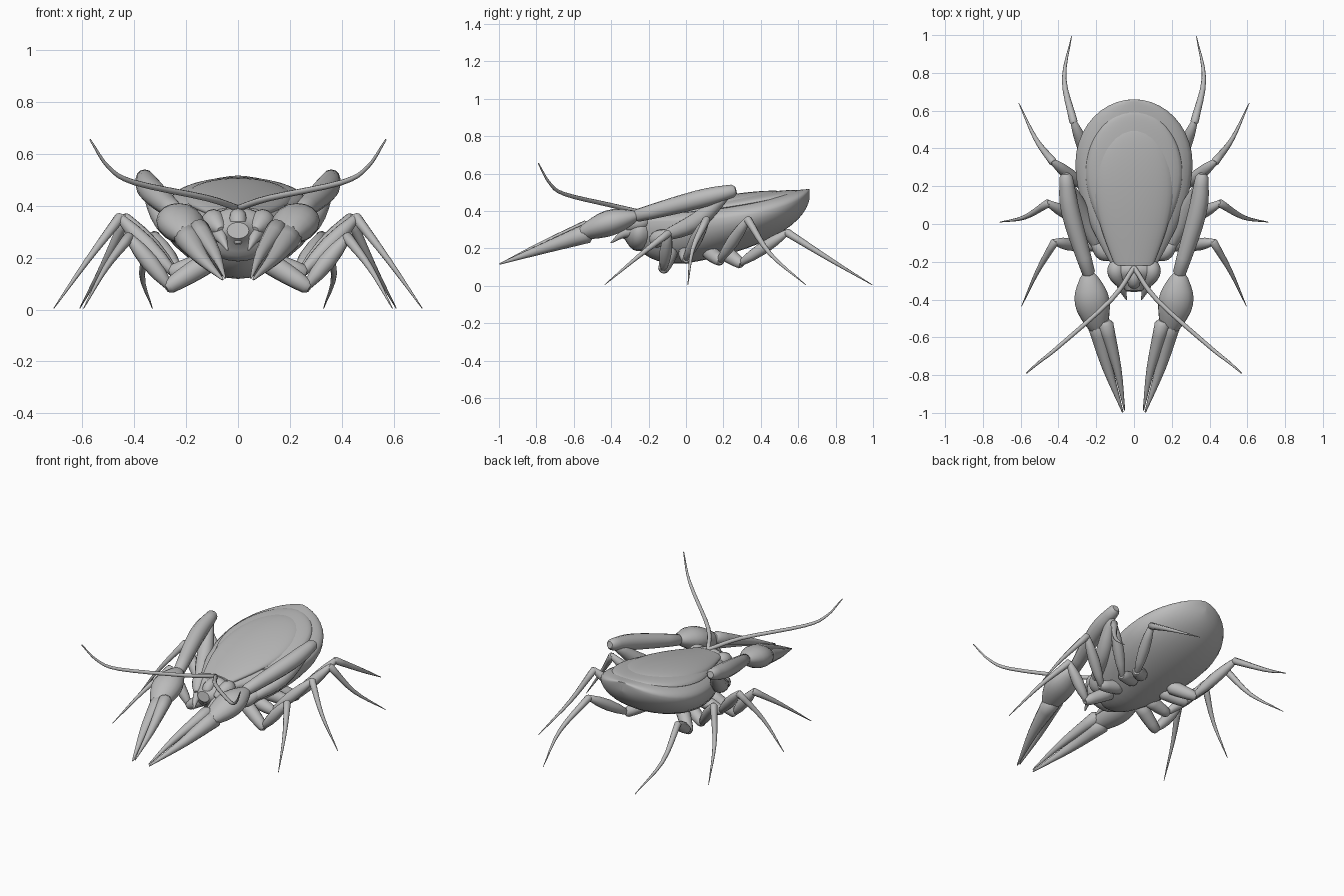
import bpy, bmesh
from math import sin, cos, pi, radians
from mathutils import Vector

cube = bpy.data.objects.get("Cube")
if cube:
    bpy.data.objects.remove(cube)

GREY = (0.5, 0.5, 0.5, 1)
mat = bpy.data.materials.new("plain grey")
mat.diffuse_color = GREY
mat.use_nodes = True
mat.node_tree.nodes["Principled BSDF"].inputs["Base Color"].default_value = GREY


def skin(name, rings):
    """Join closed rings of points into a capped, smooth-shaded surface."""
    bm = bmesh.new()
    loops = [[bm.verts.new(point) for point in ring] for ring in rings]
    for near, far in zip(loops, loops[1:]):
        for i in range(len(near)):
            bm.faces.new((near[i - 1], near[i], far[i], far[i - 1]))
    bm.faces.new(loops[0])
    bm.faces.new(loops[-1])
    bmesh.ops.recalc_face_normals(bm, faces=bm.faces)
    mesh = bpy.data.meshes.new(name)
    bm.to_mesh(mesh)
    bm.free()
    mesh.materials.append(mat)
    obj = bpy.data.objects.new(name, mesh)
    bpy.context.collection.objects.link(obj)
    bpy.ops.object.select_all(action='DESELECT')
    obj.select_set(True)
    bpy.context.view_layer.objects.active = obj
    bpy.ops.object.shade_smooth_by_angle(angle=radians(50))


def back_line(y):
    """Height of the back, which slopes up toward the tail."""
    return 0.41 + 0.16 * y


def swell(y, front, middle, back, power):
    """Rounded falloff from one at the middle to zero at either end."""
    u = (y - middle) / ((back if y > middle else front) - middle)
    return max(1 - u * u, 0) ** power


def shell(name, front, middle, back, nose, wide, rise, drop, belly):
    """Shield-shaped hull: narrow at the nose, widest at the middle, round behind."""
    rings = []
    steps, sides = 24, 32
    for k in range(steps + 1):
        y = front + (back - front) * (1 - cos(pi * k / steps)) / 2
        if y < middle:
            width = nose + (wide - nose) * sin(pi / 2 * (y - front) / (middle - front))
        else:
            width = wide * max(swell(y, front, middle, back, 0.5), 0.03)
        part = width / wide
        edge = back_line(y) - drop * part
        top = back_line(y) + rise * part
        low = min(back_line(y) - belly(y), edge - 0.005)
        ring = []
        for i in range(sides):
            c, s = cos(2 * pi * i / sides), sin(2 * pi * i / sides)
            ring.append((width * c, y, edge + s * (top - edge if s > 0 else edge - low)))
        rings.append(ring)
    skin(name, rings)


def spindle(t):
    return 0.5 + 0.5 * sin(pi * t)


def taper(t):
    return 0.08 + 0.92 * (1 - t)


def whip(t):
    return 1 - 0.75 * t * t


def smooth_path(points, steps=4):
    """Pass a smooth curve through the points."""
    p = [Vector(q) for q in points]
    p = [2 * p[0] - p[1], *p, 2 * p[-1] - p[-2]]
    path = []
    for a, b, c, d in zip(p, p[1:], p[2:], p[3:]):
        for k in range(steps):
            t = k / steps
            path.append(b + (c - a) * t / 2
                        + (2 * a - 5 * b + 4 * c - d) * t * t / 2
                        + (3 * b - a - 3 * c + d) * t ** 3 / 2)
    return path + [p[-2]]


def limb(name, points, thick, shape, flat=1, sides=12):
    """Round-ended tube along a smooth path; shape gives its thickness along it."""
    path = smooth_path(points)
    last = len(path) - 1
    rings = []
    for i, p in enumerate(path):
        along = (path[min(i + 1, last)] - path[max(i - 1, 0)]).normalized()
        side = along.cross((0, 0, 1)).normalized()
        up = side.cross(along) * flat
        r = thick * shape(i / last)
        ring = [p + r * (cos(a) * side + sin(a) * up)
                for a in (2 * pi * k / sides for k in range(sides))]
        rounded = [p.lerp(v, 0.6) for v in ring]
        if i == 0:
            rings.append([v - along * r / 2 for v in rounded])
        rings.append(ring)
        if i == last:
            rings.append([v + along * r / 2 for v in rounded])
    skin(name, rings)


def pair(name, points, *args, **options):
    """One limb on each side."""
    for label, sign in (("left_", 1), ("right_", -1)):
        limb(label + name, [(sign * x, y, z) for x, y, z in points], *args, **options)


# Body with a keeled belly, then the stepped shell and plate on its back
shell("body", -0.25, 0.32, 0.66, 0.1, 0.31, rise=0.01, drop=0.085,
      belly=lambda y: 0.29 * swell(y, -0.3, 0.02, 0.665, 0.4))
shell("outer_shell", 0, 0.27, 0.6, 0.18, 0.255, rise=0.025, drop=0.025,
      belly=lambda y: 0.04)
shell("central_plate", -0.22, 0.2, 0.53, 0.1, 0.21, rise=0.04, drop=0.01,
      belly=lambda y: 0.04)

# Head: rounded block, snout ridge, cheeks and mouth prongs
limb("head", [(0, -0.16, 0.28), (0, -0.25, 0.29), (0, -0.32, 0.3)],
     0.14, spindle, flat=0.75, sides=20)
limb("snout_ridge", [(0, -0.21, 0.36), (0, -0.3, 0.35), (0, -0.335, 0.26)],
     0.034, spindle)
pair("cheek", [(0.08, -0.19, 0.345), (0.095, -0.25, 0.34), (0.07, -0.32, 0.31)],
     0.047, spindle)
pair("mouth_prong", [(0.075, -0.25, 0.3), (0.065, -0.33, 0.28), (0.04, -0.4, 0.23)],
     0.045, taper)

# Antennae
pair("antenna", [(0, -0.23, 0.39), (0.12, -0.4, 0.43), (0.4, -0.65, 0.49),
                 (0.5, -0.73, 0.55), (0.57, -0.79, 0.655)], 0.013, whip, sides=8)

# Pincer arms folded back along the flanks
pair("shoulder", [(0.1, -0.16, 0.23), (0.16, -0.15, 0.25), (0.21, -0.1, 0.28)],
     0.045, spindle)
pair("upper_arm", [(0.19, -0.13, 0.26), (0.275, 0.05, 0.34), (0.35, 0.21, 0.48)],
     0.048, spindle)
pair("forearm", [(0.36, 0.25, 0.507), (0.335, 0.06, 0.46), (0.24, -0.26, 0.375)],
     0.049, lambda t: 0.7 + 0.3 * sin(pi * t))

# Claws: swollen palm with two long tapering fingers
pair("palm", [(0.24, -0.28, 0.37), (0.222, -0.41, 0.335), (0.185, -0.56, 0.28)],
     0.092, spindle, flat=0.75, sides=16)
pair("outer_finger", [(0.195, -0.53, 0.28), (0.14, -0.76, 0.2), (0.06, -0.995, 0.117)],
     0.053, taper)
pair("inner_finger", [(0.15, -0.53, 0.31), (0.088, -0.77, 0.215), (0.05, -0.985, 0.122)],
     0.041, taper)

# Walking legs: each bends low beside the body, rises to a knee, then drops to a tip
legs = {
    "front": [(0.265, -0.12, 0.09), (0.42, -0.095, 0.28), (0.51, -0.25, 0.16), (0.595, -0.435, 0.005)],
    "second": [(0.25, 0, 0.145), (0.455, 0.11, 0.355), (0.58, 0.035, 0.19), (0.71, 0.01, 0.005)],
    "third": [(0.24, 0.18, 0.135), (0.43, 0.33, 0.355), (0.52, 0.45, 0.17), (0.61, 0.64, 0.005)],
    "rear": [(0.22, 0.29, 0.12), (0.32, 0.54, 0.285), (0.37, 0.77, 0.14), (0.33, 0.995, 0.005)],
}
for name, (bend, knee, shin, tip) in legs.items():
    hip = (0.12, 0.7 * bend[1], 0.18)
    pair(name + "_leg_root", [hip, bend], 0.042, lambda t: 1 - 0.3 * t * t)
    pair(name + "_leg_thigh", [bend, knee], 0.034, spindle)
    pair(name + "_leg_shin", [knee, shin, tip], 0.022, taper, sides=8)
